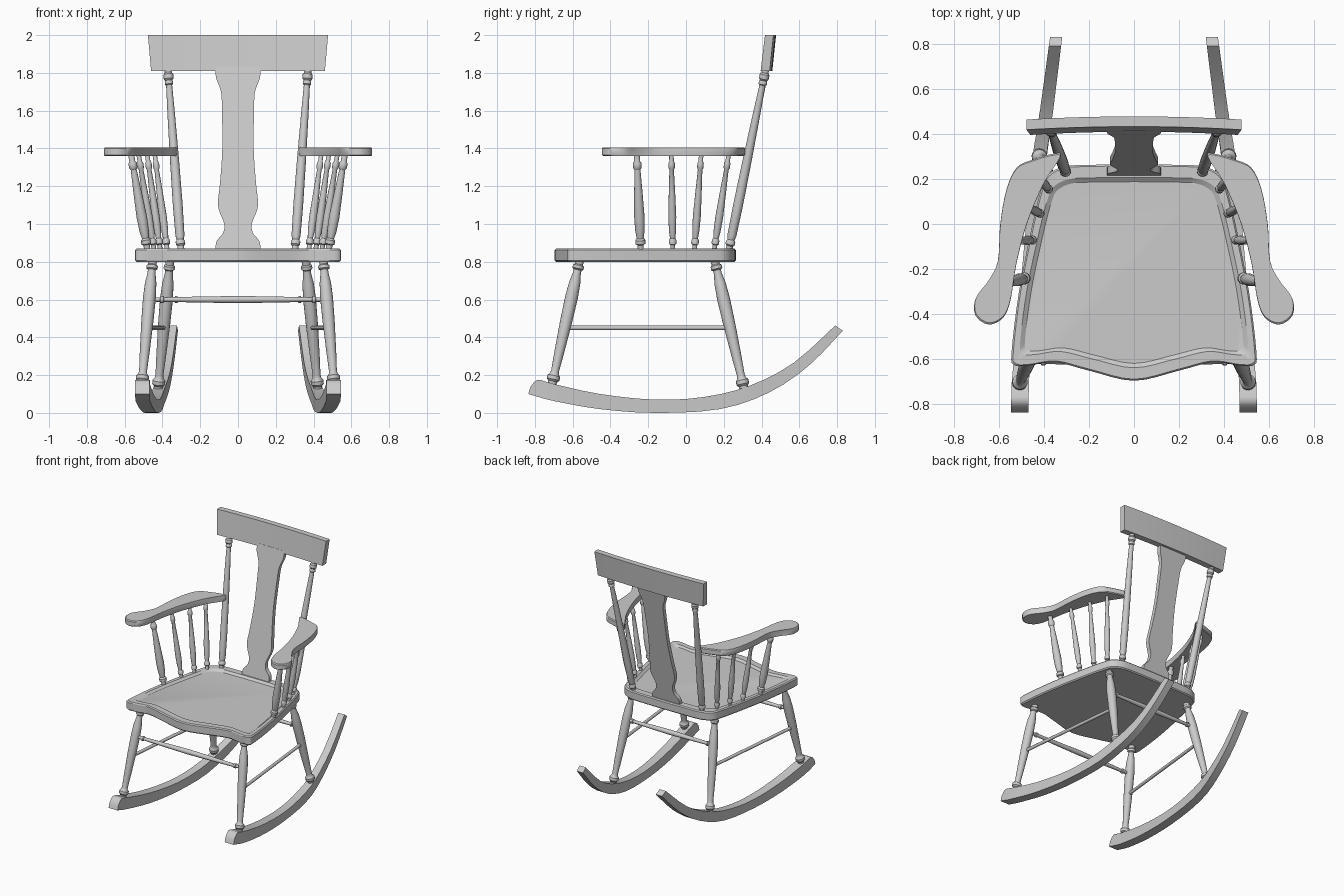
import bpy, bmesh, math
from mathutils import Vector


def loft(name, rings, angle=35):
    """Skin a list of closed rings and cap both ends."""
    bm = bmesh.new()
    vs = [[bm.verts.new(p) for p in r] for r in rings]
    for a, b in zip(vs, vs[1:]):
        n = len(a)
        for i in range(n):
            bm.faces.new((a[i], a[(i + 1) % n], b[(i + 1) % n], b[i]))
    bm.faces.new(vs[0][::-1])
    bm.faces.new(vs[-1])
    bmesh.ops.recalc_face_normals(bm, faces=bm.faces)
    me = bpy.data.meshes.new(name)
    bm.to_mesh(me)
    bm.free()
    ob = bpy.data.objects.new(name, me)
    bpy.context.collection.objects.link(ob)
    bpy.ops.object.select_all(action='DESELECT')
    ob.select_set(True)
    bpy.context.view_layer.objects.active = ob
    bpy.ops.object.shade_smooth_by_angle(angle=math.radians(angle))
    return ob


def smooth(pts, steps=4, closed=False):
    """Catmull-Rom curve through the points."""
    p = [Vector(q) for q in pts]
    n = len(p)
    get = (lambda i: p[i % n]) if closed else (lambda i: p[max(0, min(n - 1, i))])
    out = []
    for i in range(n if closed else n - 1):
        a, b, c, d = (get(i + k) for k in (-1, 0, 1, 2))
        for s in range(steps):
            t = s / steps
            out.append(0.5 * (2 * b + (c - a) * t + (2 * a - 5 * b + 4 * c - d) * t * t
                              + (3 * b - a - 3 * c + d) * t ** 3))
    return out if closed else out + [p[-1]]


def turned(name, p0, p1, profile, sides=16):
    """Turned rod from p0 to p1; profile holds (fraction, radius)."""
    p0, p1 = Vector(p0), Vector(p1)
    q = (p1 - p0).to_track_quat('Z', 'Y')
    rings = []
    for t, r in profile:
        c = p0.lerp(p1, t)
        rings.append([c + q @ Vector((r * math.cos(k * math.tau / sides),
                                      r * math.sin(k * math.tau / sides), 0))
                      for k in range(sides)])
    return loft(name, rings)


def interp(x, table):
    for (a, u), (b, v) in zip(table, table[1:]):
        if x <= b:
            return u + (v - u) * (x - a) / (b - a)
    return table[-1][1]


# Seat with a shallow dished top
half = [(0.2, 0.262), (0.31, 0.255), (0.38, 0.22), (0.41, 0.16), (0.45, 0), (0.51, -0.3),
        (0.543, -0.57), (0.532, -0.625), (0.47, -0.628), (0.35, -0.613), (0.2, -0.65)]
outline = [(0, 0.264)] + half + [(0, -0.695)] + [(-x, y) for x, y in half[::-1]]
outline = smooth(outline, 4, True)


def seat_ring(sx, sy, z):
    return [(p.x * sx, (p.y + 0.215) * sy - 0.215, z) for p in outline]


loft("seat", [seat_ring(0.985, 0.985, 0.8), seat_ring(1, 1, 0.808), seat_ring(1, 1, 0.862),
              seat_ring(0.985, 0.985, 0.87), seat_ring(0.93, 0.88, 0.87),
              seat_ring(0.89, 0.84, 0.856)], 30)

# Crest rail, gently bowed
rings = []
for i in range(-8, 9):
    u = i / 8
    b = 0.014 * (1 - u * u)
    xb, xt = 0.46 * u, 0.477 * u
    rings.append([(xb, 0.395 + b, 1.81), (xb, 0.443 + b, 1.81),
                  (xt, 0.463 + b, 2.0), (xt, 0.418 + b, 2.0)])
loft("crest_rail", rings)

# Vase-shaped back splat
shape = [(0.12, 0.86), (0.113, 0.91), (0.08, 0.95), (0.073, 1.0), (0.1, 1.07), (0.106, 1.12),
         (0.095, 1.22), (0.083, 1.4), (0.085, 1.6), (0.09, 1.7), (0.115, 1.77), (0.12, 1.83)]
rings = []
for w, z in smooth(shape, 4):
    y = 0.232 + (z - 0.87) * 0.202
    rings.append([(-w, y - 0.016, z), (w, y - 0.016, z), (w, y + 0.016, z), (-w, y + 0.016, z)])
loft("back_splat", rings)

# Profiles for the turned parts
LEG = [(-0.03, 0.022), (0.01, 0.024), (0.025, 0.034), (0.055, 0.034), (0.075, 0.023),
       (0.1, 0.021), (0.25, 0.026), (0.5, 0.032), (0.7, 0.034), (0.82, 0.03), (0.9, 0.021),
       (0.925, 0.021), (0.935, 0.03), (0.96, 0.03), (0.97, 0.022), (1.01, 0.024)]
POST = [(-0.01, 0.018), (0.02, 0.018), (0.028, 0.025), (0.045, 0.025), (0.055, 0.019),
        (0.08, 0.024), (0.25, 0.026), (0.5, 0.024), (0.75, 0.02), (0.92, 0.016), (0.925, 0.022),
        (0.94, 0.022), (0.946, 0.018), (0.955, 0.026), (0.98, 0.026), (0.99, 0.019), (1.02, 0.019)]
SPINDLE = [(-0.02, 0.6), (0.05, 0.65), (0.06, 1), (0.1, 1), (0.12, 0.7), (0.2, 0.95), (0.35, 1.05),
           (0.6, 0.85), (0.85, 0.6), (0.87, 0.85), (0.92, 0.85), (0.94, 0.6), (1.03, 0.6)]
RAIL = [(0, 0.011), (0.055, 0.012), (0.06, 0.018), (0.075, 0.018), (0.08, 0.012), (0.3, 0.016),
        (0.5, 0.019)]
RAIL += [(1 - t, r) for t, r in RAIL[-2::-1]]

# Rocker edges (y, z) and plan position
lower = [(-0.835, 0.1), (-0.81, 0.093), (-0.7, 0.063), (-0.455, 0.02), (-0.16, 0), (0.18, 0.02),
         (0.44, 0.108), (0.65, 0.25), (0.83, 0.435)]
upper = [(-0.825, 0.135), (-0.785, 0.175), (-0.7, 0.153), (-0.455, 0.1), (-0.16, 0.07),
         (0.1, 0.085), (0.34, 0.145), (0.57, 0.265), (0.79, 0.463)]
plan = [(-0.84, 0.507), (-0.7, 0.504), (0.3, 0.42), (0.47, 0.392), (0.83, 0.345)]
width = [(-0.84, 0.039), (0.83, 0.027)]

arm = [(0.45, 0.285), (0.52, 0.25), (0.565, 0.155), (0.593, 0), (0.604, -0.165), (0.647, -0.255),
       (0.702, -0.33), (0.703, -0.405), (0.645, -0.446), (0.58, -0.415), (0.547, -0.335),
       (0.522, -0.18), (0.475, 0), (0.4, 0.18), (0.325, 0.3), (0.355, 0.312)]
arm = smooth(arm, 4, True)

spindles = [((0.48, -0.24), (0.565, -0.26), 0.027), ((0.445, -0.07), (0.525, -0.077), 0.02),
            ((0.412, 0.045), (0.48, 0.08), 0.02), ((0.375, 0.15), (0.44, 0.225), 0.02)]

# Parts repeated on each side
for s, side in ((-1, "left"), (1, "right")):
    rings = []
    for lo, up in zip(smooth(lower, 3), smooth(upper, 3)):
        ring = []
        for p, k in ((lo, -1), (lo, 1), (up, 1), (up, -1)):
            ring.append((s * (interp(p.x, plan) + k * interp(p.x, width)), p.x, p.y))
        rings.append(ring)
    loft("rocker_" + side, rings)

    turned("front_leg_" + side, (s * 0.508, -0.707, 0.16), (s * 0.452, -0.563, 0.805), LEG)
    turned("rear_leg_" + side, (s * 0.422, 0.305, 0.135), (s * 0.36, 0.153, 0.805), LEG)
    turned("side_stretcher_" + side, (s * 0.483, -0.64, 0.45), (s * 0.393, 0.233, 0.45),
           [(0, 0.012), (1, 0.012)], 12)
    turned("back_post_" + side, (s * 0.302, 0.228, 0.865), (s * 0.37, 0.42, 1.81), POST)

    def arm_ring(k, z):
        return [(s * (0.55 + (p.x - 0.55) * k), -0.05 + (p.y + 0.05) * k, z) for p in arm]
    loft("arm_" + side, [arm_ring(0.98, 1.36), arm_ring(1, 1.366), arm_ring(1, 1.4),
                         arm_ring(0.98, 1.406)])

    for i, (a, b, r) in enumerate(spindles):
        turned(f"arm_spindle_{side}_{i + 1}", (s * a[0], a[1], 0.865), (s * b[0], b[1], 1.362),
               [(t, r * f) for t, f in SPINDLE], 12)

# Cross stretchers
turned("front_stretcher", (-0.465, -0.609, 0.6), (0.465, -0.609, 0.6), RAIL, 12)
turned("rear_stretcher", (-0.378, 0.199, 0.6), (0.378, 0.199, 0.6), RAIL, 12)
